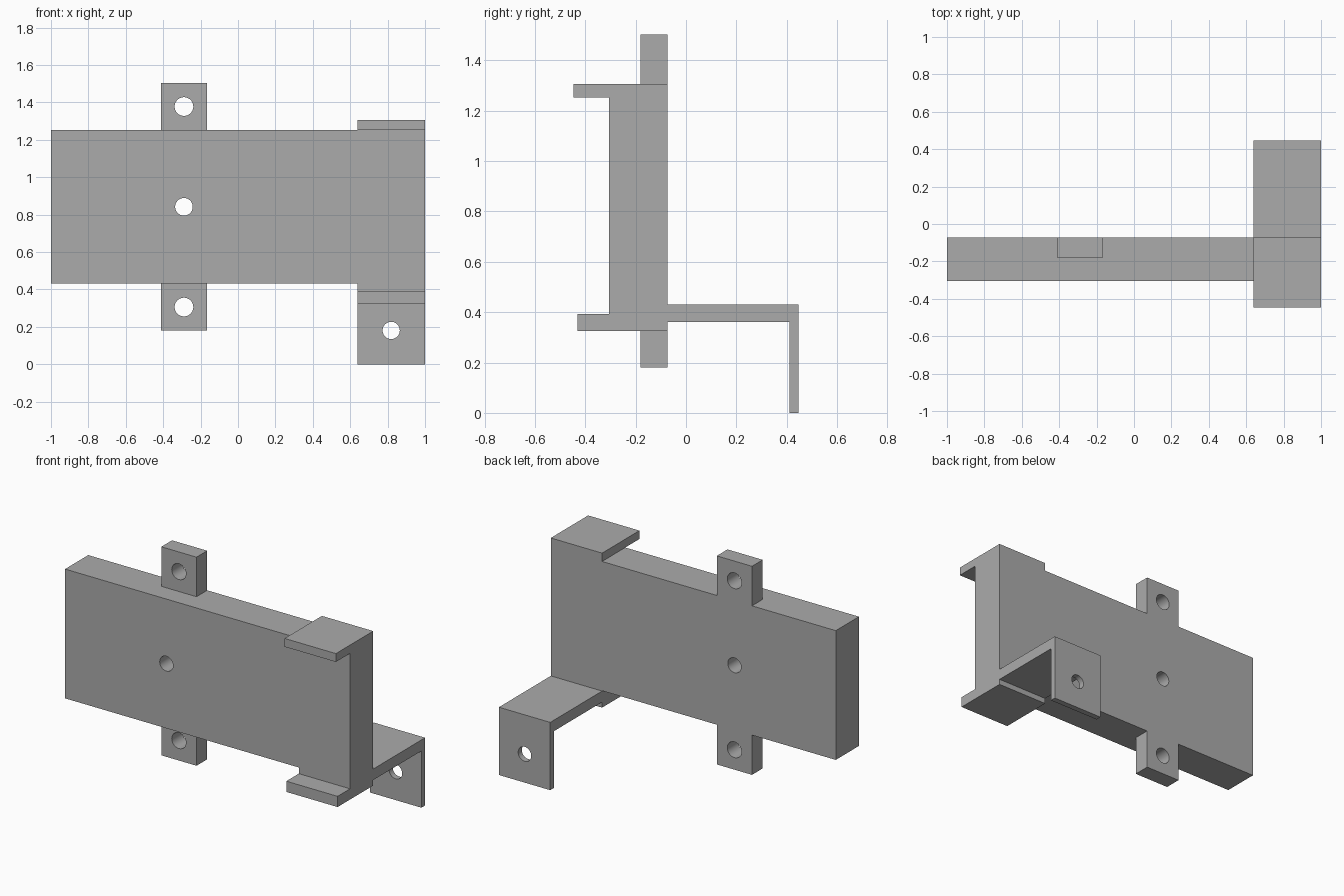
import bpy, bmesh
from math import pi
from mathutils import Matrix, Vector

cube = bpy.data.objects.get("Cube")
if cube:
    bpy.data.objects.remove(cube, do_unlink=True)

grey = bpy.data.materials.new("grey")
grey.use_nodes = True
grey.diffuse_color = (0.41, 0.41, 0.41, 1)
grey.node_tree.nodes["Principled BSDF"].inputs["Base Color"].default_value = grey.diffuse_color


def to_object(name, bm):
    bmesh.ops.recalc_face_normals(bm, faces=bm.faces)
    mesh = bpy.data.meshes.new(name)
    bm.to_mesh(mesh)
    bm.free()
    mesh.materials.append(grey)
    obj = bpy.data.objects.new(name, mesh)
    bpy.context.collection.objects.link(obj)
    return obj


def extrude_side_profile(name, profile, x0, x1):
    """Extrude a (y, z) outline along x."""
    bm = bmesh.new()
    face = bm.faces.new([bm.verts.new((x0, y, z)) for y, z in profile])
    result = bmesh.ops.extrude_face_region(bm, geom=[face])
    verts = [v for v in result["geom"] if isinstance(v, bmesh.types.BMVert)]
    bmesh.ops.translate(bm, verts=verts, vec=Vector((x1 - x0, 0, 0)))
    return to_object(name, bm)


def box(name, x0, x1, y0, y1, z0, z1):
    return extrude_side_profile(name, [(y0, z0), (y1, z0), (y1, z1), (y0, z1)], x0, x1)


def combine(target, tool, operation):
    """Apply a boolean and discard the tool."""
    mod = target.modifiers.new(operation, "BOOLEAN")
    mod.operation, mod.solver, mod.object = operation, "EXACT", tool
    bpy.context.view_layer.objects.active = target
    bpy.ops.object.modifier_apply(modifier=mod.name)
    bpy.data.objects.remove(tool, do_unlink=True)


def drill(target, x, y, z, radius):
    bm = bmesh.new()
    bmesh.ops.create_cone(bm, cap_ends=True, segments=48, radius1=radius, radius2=radius,
                          depth=0.5, matrix=Matrix.Translation((x, y, z)) @ Matrix.Rotation(pi / 2, 4, "X"))
    cutter = to_object("hole_cutter", bm)
    cutter.hide_render = True
    combine(target, cutter, "DIFFERENCE")


FRONT, BACK = -0.305, -0.073
END = 0.64

# Thick main plate
bracket = box("mounting_bracket", -1, END, FRONT, BACK, 0.432, 1.252)

# End section: top lip, bottom lip, rear arm and hanging flange in one outline
end_profile = [
    (-0.447, 1.305), (-0.447, 1.252), (FRONT, 1.252), (FRONT, 0.393),
    (-0.43, 0.393), (-0.43, 0.325), (BACK, 0.325), (BACK, 0.36),
    (0.41, 0.36), (0.41, 0), (0.447, 0), (0.447, 0.43), (BACK, 0.43), (BACK, 1.305),
]
combine(bracket, extrude_side_profile("clip_end", end_profile, END, 1), "UNION")

# Screw tab running behind the plate, showing above and below
combine(bracket, box("screw_tabs", -0.412, -0.165, -0.18, BACK, 0.18, 1.503), "UNION")

# Screw holes
for z, radius in ((1.378, 0.05), (0.842, 0.047), (0.306, 0.05)):
    drill(bracket, -0.289, -0.19, z, radius)
drill(bracket, 0.819, 0.43, 0.181, 0.046)

bpy.ops.object.select_all(action="DESELECT")
bracket.select_set(True)
bpy.context.view_layer.objects.active = bracket
bpy.ops.object.shade_smooth_by_angle(angle=pi / 6)
